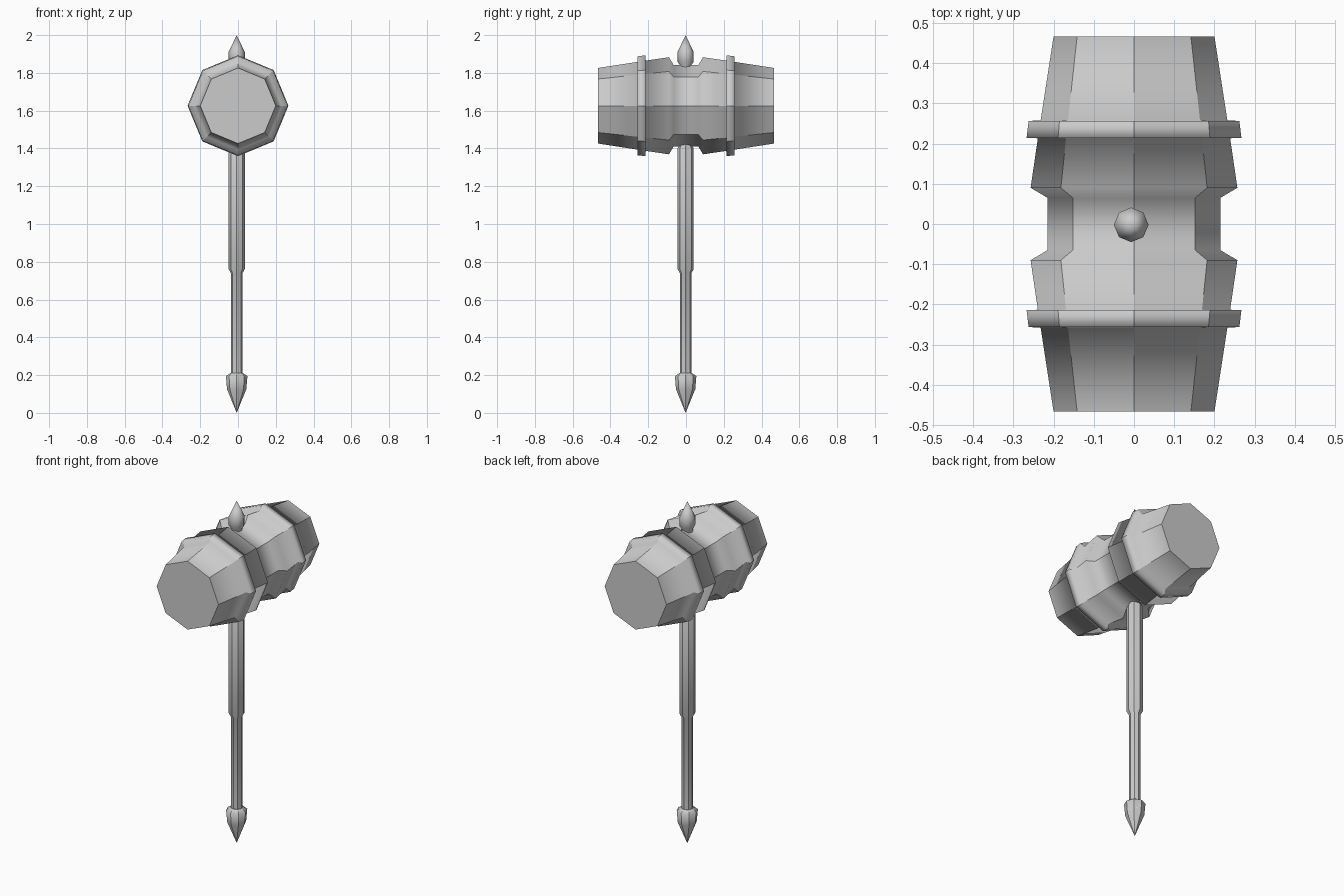
import bpy, bmesh, math

if "Cube" in bpy.data.objects:
    bpy.data.objects.remove(bpy.data.objects["Cube"])

SIDES = 8


def lathe(name, profile, centre, along_y=False, sharp_sides=True):
    """Revolve (position, radius) pairs into an eight-sided part; radius 0 makes a point."""
    bm = bmesh.new()
    rings = []
    for t, r in profile:
        ring = []
        for i in range(SIDES if r > 0 else 1):
            a = 2 * math.pi * i / SIDES
            u, v = r * math.cos(a), r * math.sin(a)
            co = (u, t, v) if along_y else (u, v, t)
            ring.append(bm.verts.new(co))
        rings.append(ring)
    for lo, hi in zip(rings, rings[1:]):
        for i in range(SIDES):
            j = (i + 1) % SIDES
            corners = [lo[i % len(lo)], lo[j % len(lo)], hi[j % len(hi)], hi[i % len(hi)]]
            bm.faces.new(list(dict.fromkeys(corners)))
        if sharp_sides:
            for i in range(SIDES):
                e = bm.edges.get((lo[i % len(lo)], hi[i % len(hi)]))
                e.smooth = False
    for ring in (rings[0], rings[-1]):
        if len(ring) > 1:
            cap = bm.faces.new(ring)
            for e in cap.edges:
                e.smooth = False
    bmesh.ops.recalc_face_normals(bm, faces=bm.faces)
    for f in bm.faces:
        f.smooth = True
    mesh = bpy.data.meshes.new(name)
    bm.to_mesh(mesh)
    bm.free()
    obj = bpy.data.objects.new(name, mesh)
    obj.location = centre
    bpy.context.collection.objects.link(obj)
    return obj


# Barrel-shaped head: groove in the middle, a raised band each side, tapered ends
half = [(0.065, 0.215), (0.09, 0.257), (0.213, 0.239), (0.214, 0.267),
        (0.256, 0.262), (0.258, 0.232), (0.466, 0.20)]
head = [(-y, r) for y, r in reversed(half)] + half
lathe("hammer_head", head, (0, 0, 1.626), along_y=True)

# Shaft: thin lower grip stepping out to a thicker upper section
axis = (-0.007, -0.002, 0)
lathe("shaft", [(0.19, 0.031), (0.74, 0.031), (0.762, 0.043), (1.40, 0.043),
                (1.42, 0.031), (1.45, 0.031)], axis)

# Pointed pommel
lathe("pommel", [(0, 0), (0.125, 0.051), (0.195, 0.057), (0.21, 0.034)], axis)

# Spike on top of the head
lathe("top_spike", [(1.80, 0.031), (1.842, 0.031), (1.86, 0.043), (1.91, 0.043),
                    (2.0, 0)], axis, sharp_sides=False)
